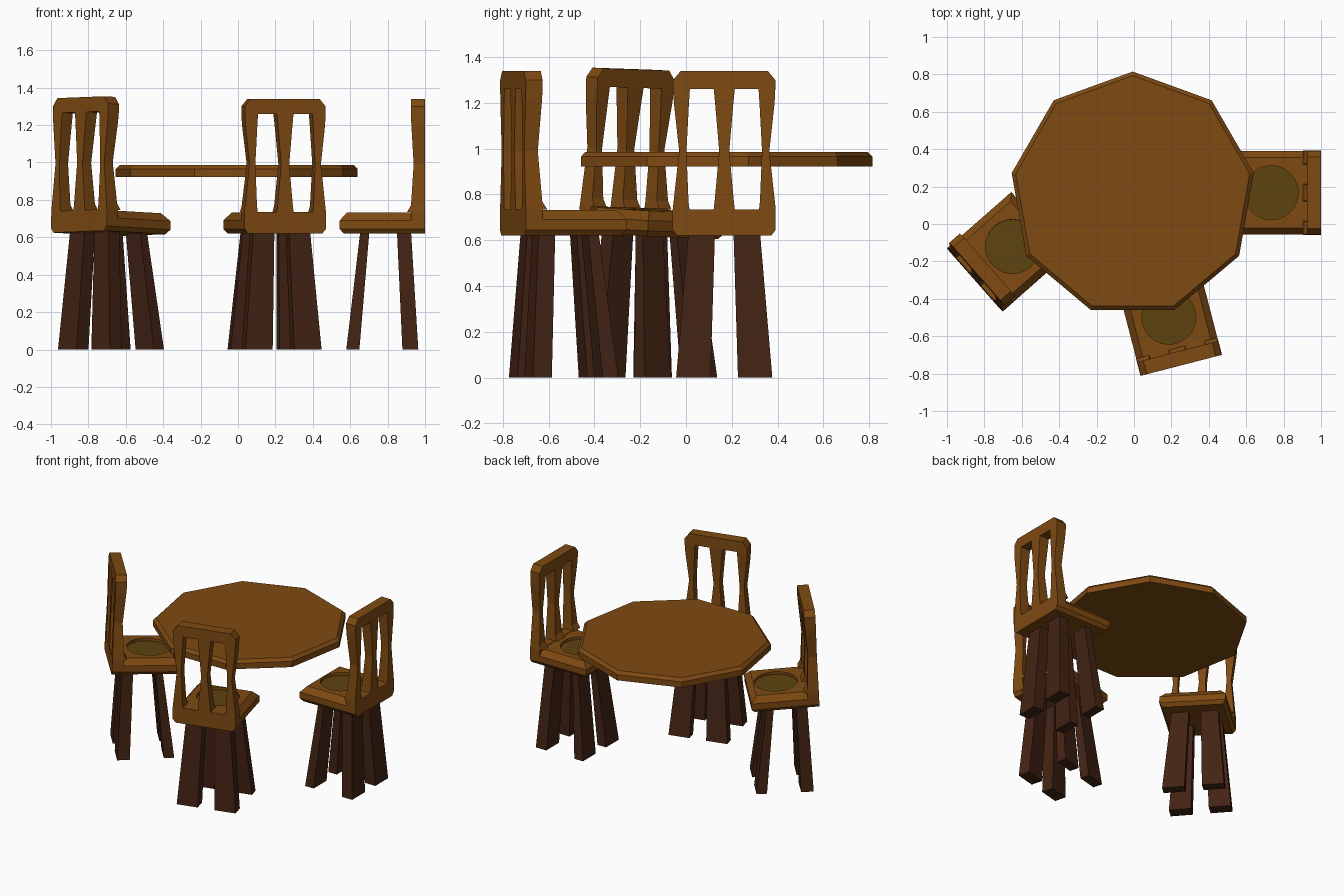
import bpy, bmesh, math
from mathutils import Matrix, Vector

cube = bpy.data.objects.get("Cube")
if cube:
    bpy.data.objects.remove(cube, do_unlink=True)


def material(name, rgb):
    m = bpy.data.materials.new(name)
    m.use_nodes = True
    m.diffuse_color = (*rgb, 1)
    bsdf = m.node_tree.nodes["Principled BSDF"]
    bsdf.inputs["Base Color"].default_value = (*rgb, 1)
    bsdf.inputs["Roughness"].default_value = 0.8
    return m


WOOD = material("warm_wood", (0.21, 0.068, 0.006))
DARK = material("dark_leg_wood", (0.056, 0.017, 0.007))
PAD = material("olive_seat_pad", (0.11, 0.056, 0.005))


def finish(bm, name, mats, matrix=Matrix()):
    bmesh.ops.recalc_face_normals(bm, faces=bm.faces)
    mesh = bpy.data.meshes.new(name)
    bm.to_mesh(mesh)
    bm.free()
    for m in mats:
        mesh.materials.append(m)
    obj = bpy.data.objects.new(name, mesh)
    obj.matrix_world = matrix
    bpy.context.collection.objects.link(obj)
    return obj


def loft(bm, loops):
    """Skin a stack of equal point loops and cap both ends; returns the last cap."""
    rings = [[bm.verts.new(p) for p in loop] for loop in loops]
    for a, b in zip(rings, rings[1:]):
        for i in range(len(a)):
            j = (i + 1) % len(a)
            bm.faces.new((a[i], a[j], b[j], b[i]))
    bm.faces.new(rings[0])
    return bm.faces.new(rings[-1])


def rect(x0, x1, y0, y1, z):
    return [(x0, y0, z), (x1, y0, z), (x1, y1, z), (x0, y1, z)]


def ring(count, radius, z, cx=0, cy=0, start=0):
    return [(cx + radius * math.cos(start + math.tau * i / count),
             cy + radius * math.sin(start + math.tau * i / count), z)
            for i in range(count)]


SEGMENTS = 24


def rect_ring(x, y0, y1, z):
    """Rectangle with as many points as the round recess, corners included."""
    pts = []
    for c, s, _ in ring(SEGMENTS, 1, 0):
        k = max(abs(c), abs(s))
        pts.append((x * c / k, (y0 + y1) / 2 + (y1 - y0) / 2 * s / k, z))
    return pts


def seat(matrix):
    # Chamfered slab whose top steps down into a round pad
    bm = bmesh.new()
    rear = -0.2
    cap = loft(bm, [
        rect_ring(0.205, rear, 0.21, 0.62),
        rect_ring(0.224, rear, 0.23, 0.645),
        rect_ring(0.224, rear, 0.23, 0.69),
        rect_ring(0.188, rear, 0.192, 0.732),
        ring(SEGMENTS, 0.145, 0.732, cy=0.04),
        ring(SEGMENTS, 0.145, 0.712, cy=0.04)])
    cap.material_index = 1
    finish(bm, "chair_seat", [WOOD, PAD], matrix)


def backrest(matrix):
    bm = bmesh.new()
    back = -0.226
    # Lower and upper rails with clipped corners
    loft(bm, [rect(-w, w, back, f, z) for w, f, z in
              [(0.205, -0.15, 0.62), (0.225, -0.15, 0.645), (0.225, -0.15, 0.735)]])
    loft(bm, [rect(-w, w, back, -0.15, z) for w, z in
              [(0.223, 1.26), (0.223, 1.3), (0.19, 1.34)]])
    # Waisted posts and centre slat: height, front, outer, inner, slat half width
    levels = [(0.735, -0.13, 0.225, 0.152, 0.046),
              (0.77, -0.151, 0.221, 0.156, 0.042),
              (0.99, -0.165, 0.197, 0.165, 0.022),
              (1.2, -0.153, 0.22, 0.154, 0.04),
              (1.26, -0.15, 0.223, 0.15, 0.046)]
    for side in (-1, 1):
        loft(bm, [rect(side * n, side * o, back, f, z) for z, f, o, n, s in levels])
    loft(bm, [rect(-s, s, back, f, z) for z, f, o, n, s in levels])
    finish(bm, "chair_backrest", [WOOD], matrix)


def legs(matrix):
    # Four splayed legs, wider at the floor
    bm = bmesh.new()
    depths = [((0.125, 0.195), (0.07, 0.118)), ((-0.19, -0.105), (-0.15, -0.075))]
    for side in (-1, 1):
        for low, high in depths:
            loft(bm, [rect(side * 0.06, side * 0.21, *low, 0),
                      rect(side * 0.04, side * 0.155, *high, 0.65)])
    finish(bm, "chair_legs", [DARK], matrix)


def chair(x, y, turn, pitch=0, roll=0):
    base = Matrix.Translation((x, y, 0)) @ Matrix.Rotation(math.radians(turn), 4, "Z")
    pivot = Vector((0, 0, 0.66))
    tilt = (Matrix.Translation(pivot) @ Matrix.Rotation(math.radians(pitch), 4, "X")
            @ Matrix.Rotation(math.radians(roll), 4, "Y") @ Matrix.Translation(-pivot))
    seat(base @ tilt)
    backrest(base @ tilt)
    legs(base)


chair(0.774, 0.167, 90)
chair(0.196, -0.537, 14.5)
chair(-0.681, -0.15, -48.7, pitch=-2.5, roll=-1.5)

# Nine-sided table top with a chamfered upper edge
bm = bmesh.new()
loft(bm, [ring(9, r, z, cx=-0.007, cy=0.158, start=math.pi / 2)
          for r, z in [(0.657, 0.923), (0.657, 0.965), (0.635, 0.986)]])
finish(bm, "table_top", [WOOD])
